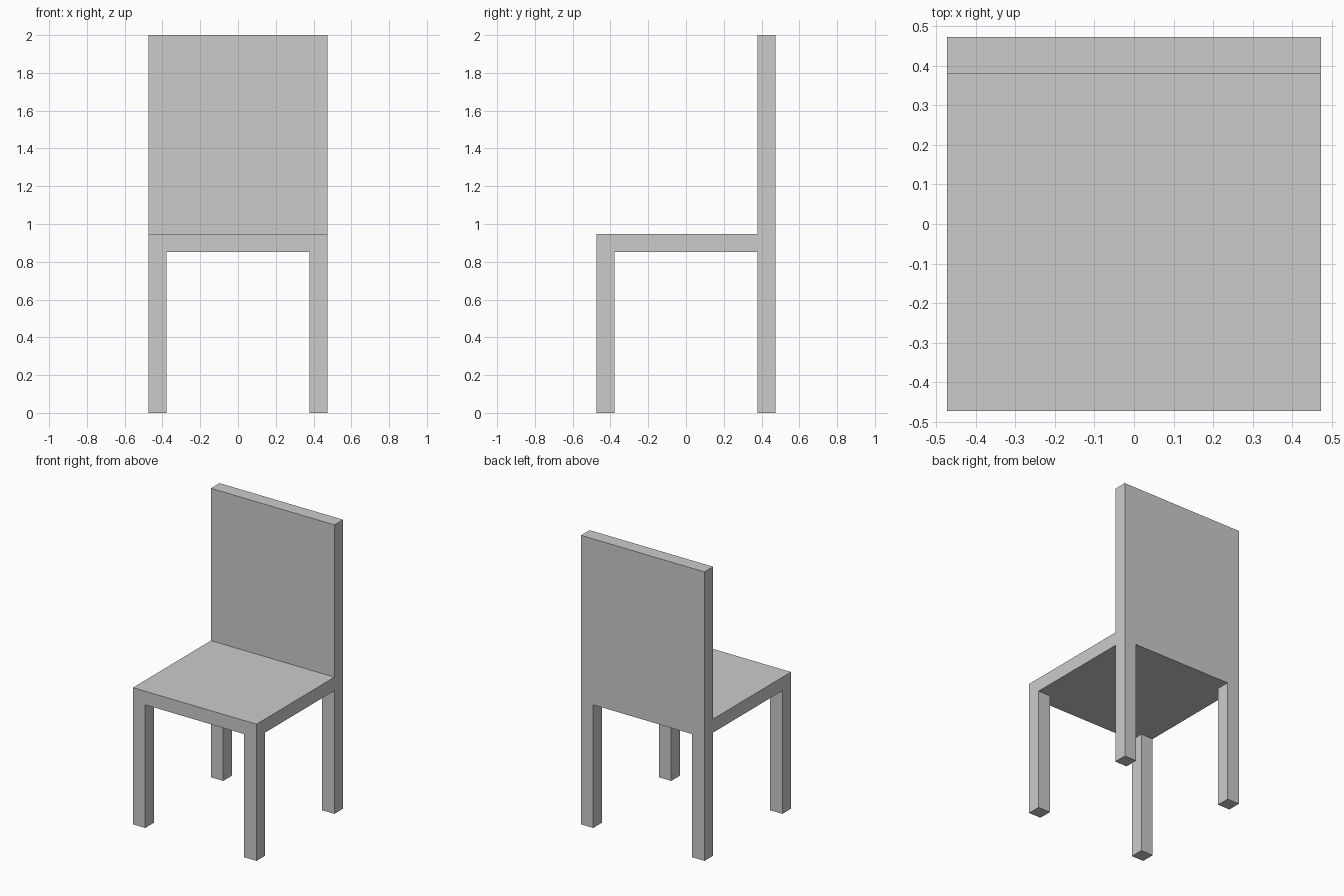
import bpy

if "Cube" in bpy.data.objects:
    bpy.data.objects.remove(bpy.data.objects["Cube"])

HALF = 0.473        # half the seat width and depth
T = 0.094           # thickness of legs, seat and back
SEAT_BOTTOM = 0.852
SEAT_TOP = 0.946
HEIGHT = 2.0


def box(name, low, high):
    """Add a box spanning two opposite corners."""
    centre = [(a + b) / 2 for a, b in zip(low, high)]
    bpy.ops.mesh.primitive_cube_add(size=1, location=centre)
    obj = bpy.context.object
    obj.name = name
    obj.scale = [b - a for a, b in zip(low, high)]
    bpy.ops.object.transform_apply(location=False, rotation=False, scale=True)
    return obj


# Seat slab
box("seat", (-HALF, -HALF, SEAT_BOTTOM), (HALF, HALF, SEAT_TOP))

# Upright back panel, standing on the rear edge of the seat
box("back", (-HALF, HALF - T, SEAT_TOP), (HALF, HALF, HEIGHT))

# Four square legs, flush with the seat corners
for side, x in (("left", -HALF), ("right", HALF - T)):
    for end, y in (("front", -HALF), ("rear", HALF - T)):
        box(f"{end}_{side}_leg", (x, y, 0), (x + T, y + T, SEAT_BOTTOM))
